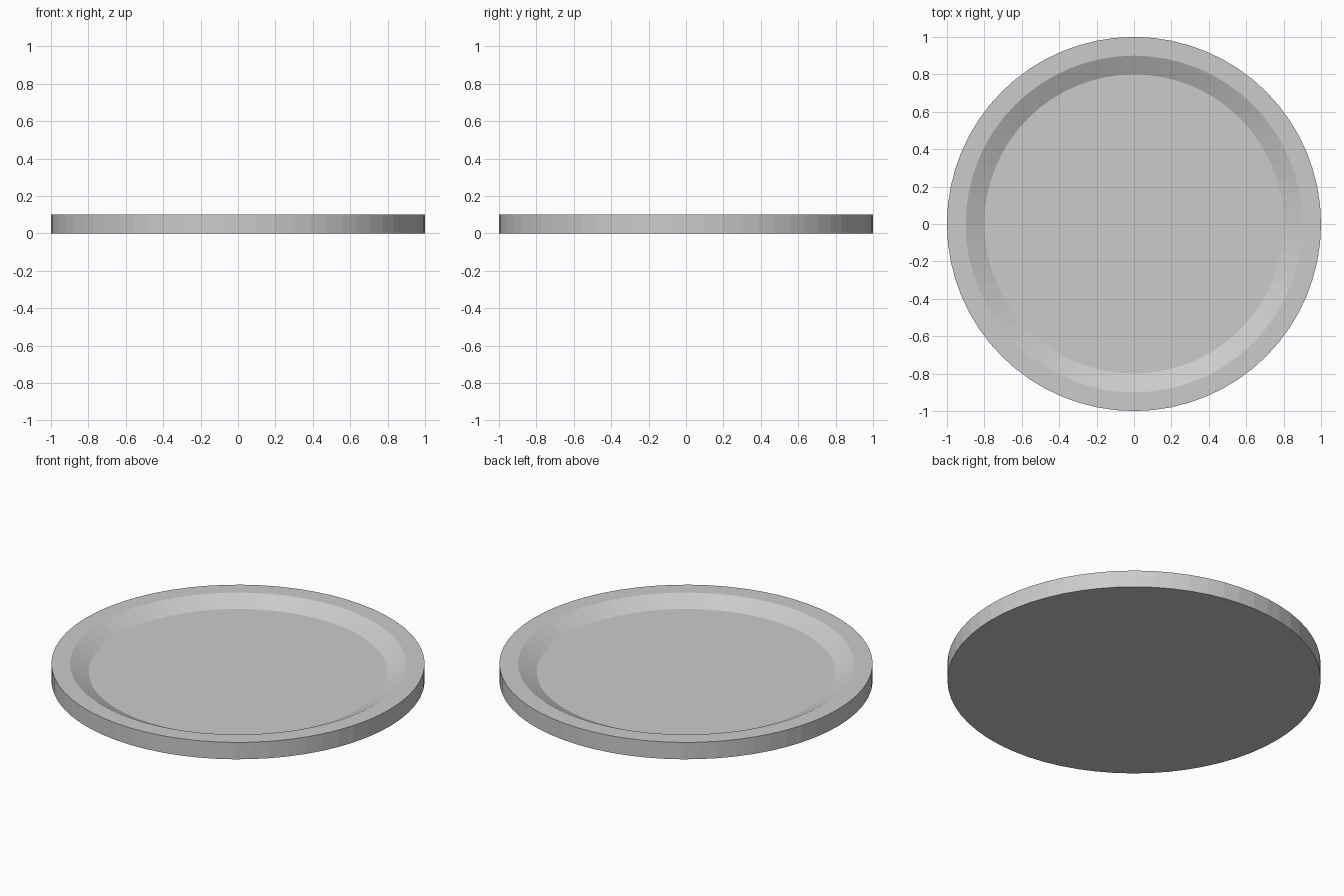
import bpy, bmesh, math

if "Cube" in bpy.data.objects:
    bpy.data.objects.remove(bpy.data.objects["Cube"])

SIDES = 64

# Plate half-profile (radius, height): base, outer wall, flat rim, sloped recess
profile = [(1.0, 0.0), (1.0, 0.1), (0.9, 0.1), (0.8, 0.05)]

bm = bmesh.new()
rings = []
for r, z in profile:
    rings.append([bm.verts.new((r * math.cos(2 * math.pi * i / SIDES),
                                r * math.sin(2 * math.pi * i / SIDES), z))
                  for i in range(SIDES)])

# Walls between neighbouring rings
for low, high in zip(rings, rings[1:]):
    for i in range(SIDES):
        j = (i + 1) % SIDES
        bm.faces.new((low[i], low[j], high[j], high[i]))

# Underside and recessed floor
bm.faces.new(rings[0][::-1])
bm.faces.new(rings[-1])

mesh = bpy.data.meshes.new("plate")
bm.to_mesh(mesh)
bm.free()
plate = bpy.data.objects.new("plate", mesh)
bpy.context.collection.objects.link(plate)
